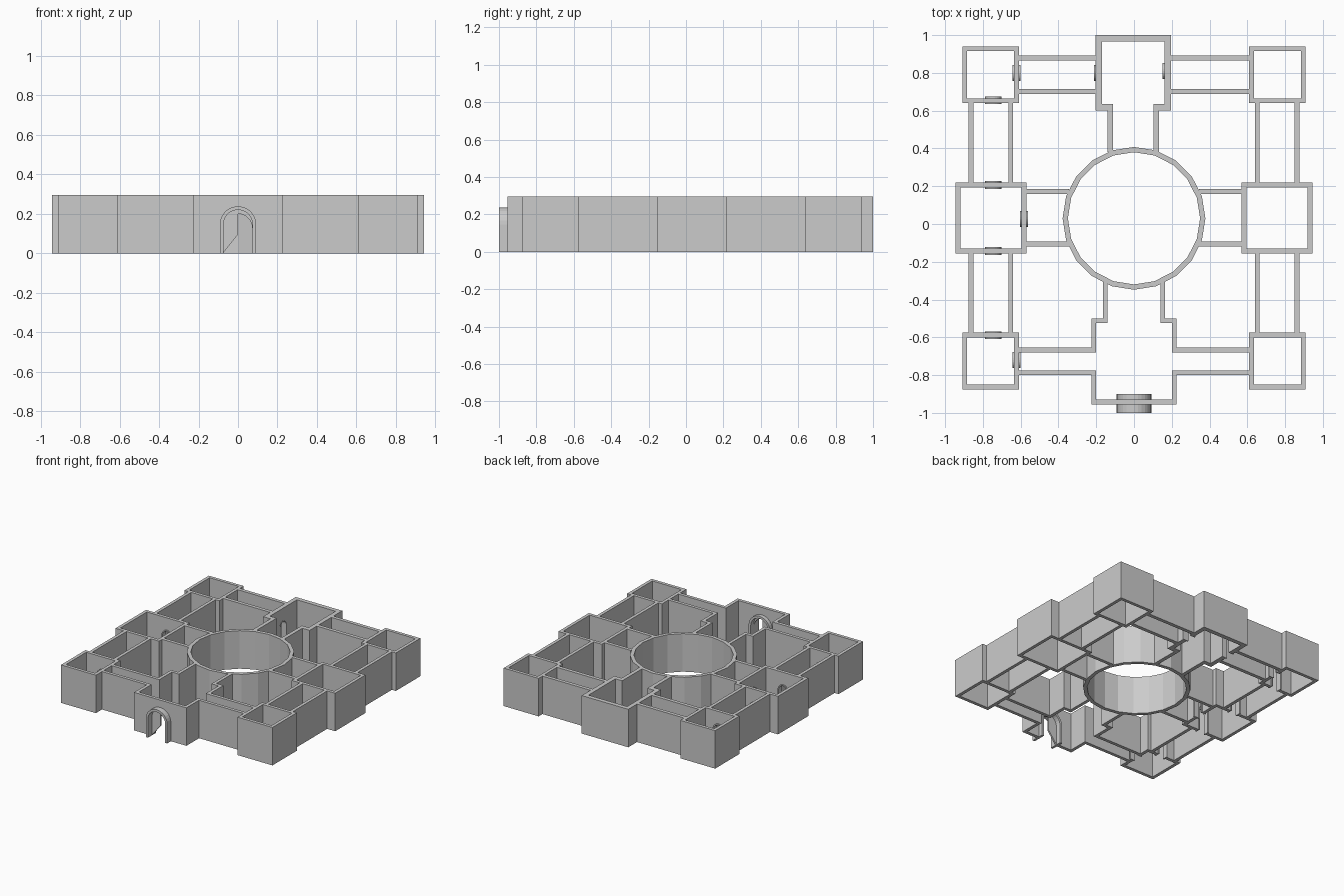
import bpy, bmesh, math
from mathutils import Matrix, Vector

if "Cube" in bpy.data.objects:
    bpy.data.objects.remove(bpy.data.objects["Cube"])

H = 0.295   # wall height


def prism(name, pts, vec=(0, 0, H)):
    """Extrude a closed 3D outline along vec into a solid."""
    bm = bmesh.new()
    face = bm.faces.new([bm.verts.new(p) for p in pts])
    ext = bmesh.ops.extrude_face_region(bm, geom=[face], use_keep_orig=True)
    vs = [g for g in ext['geom'] if isinstance(g, bmesh.types.BMVert)]
    bmesh.ops.translate(bm, verts=vs, vec=Vector(vec))
    bmesh.ops.recalc_face_normals(bm, faces=bm.faces)
    me = bpy.data.meshes.new(name)
    bm.to_mesh(me)
    bm.free()
    ob = bpy.data.objects.new(name, me)
    bpy.context.collection.objects.link(ob)
    return ob


def plan(name, pts):
    return prism(name, [(x, y, 0) for x, y in pts])


def wall(name, x0, x1, y0, y1):
    return plan(name, [(x0, y0), (x1, y0), (x1, y1), (x0, y1)])


def shell(name, outer, inner):
    """Closed ring of wall between two matching plan loops."""
    n = len(outer)
    verts = [(x, y, z) for z in (0, H) for loop in (outer, inner) for x, y in loop]
    faces = []
    for i in range(n):
        j = (i + 1) % n
        faces += [(i, j, 2*n+j, 2*n+i), (n+j, n+i, 3*n+i, 3*n+j),
                  (2*n+i, 2*n+j, 3*n+j, 3*n+i), (j, i, n+i, n+j)]
    me = bpy.data.meshes.new(name)
    me.from_pydata(verts, [], faces)
    ob = bpy.data.objects.new(name, me)
    bpy.context.collection.objects.link(ob)
    return ob


def room(name, cx, cy, h, t=0.025):
    sq = lambda r: [(cx-r, cy-r), (cx+r, cy-r), (cx+r, cy+r), (cx-r, cy+r)]
    return shell(name, sq(h), sq(h - t))


def mirrored(half, cx=0):
    return [(cx+x, y) for x, y in half] + [(cx-x, y) for x, y in reversed(half)]


# Round central hall, 20 sides
circle = lambda r: [(r*math.cos(math.tau*i/20), 0.03 + r*math.sin(math.tau*i/20)) for i in range(20)]
shell("round_hall", circle(0.378), circle(0.35))

# Square rooms and connecting passages on both sides
rooms = {}
for s, side in ((-1, "left"), (1, "right")):
    rooms[side, "back"] = room(f"back_{side}_room", s*0.759, 0.79, 0.15)
    rooms[side, "mid"] = room(f"middle_{side}_room", s*0.757, 0.032, 0.187)
    rooms[side, "front"] = room(f"front_{side}_room", s*0.759, -0.725, 0.15)

    def strip(name, xa, xb, y0, y1):
        wall(f"{side}_{name}", min(s*xa, s*xb), max(s*xa, s*xb), y0, y1)
    for x in (0.64, 0.85):
        strip("back_passage_wall", x, x + 0.025, 0.219, 0.64)
        strip("front_passage_wall", x, x + 0.025, -0.575, -0.155)
    for y in (0.687, 0.865):
        strip("rear_cross_wall", 0.195, 0.61, y, y + 0.028)
    for y in (-0.118, 0.16):
        strip("hall_passage_wall", 0.345, 0.572, y, y + 0.026)
    # Entrance room shoulder running from round hall to front passage
    plan(f"{side}_entrance_shoulder", [(s*x, y) for x, y in (
        (0.61, -0.655), (0.225, -0.655), (0.225, -0.5), (0.165, -0.5), (0.165, -0.3),
        (0.14, -0.3), (0.14, -0.525), (0.2, -0.525), (0.2, -0.68), (0.61, -0.68))])

# Rear room with neck to the round hall
rear = plan("rear_room", mirrored([
    (0.2, 1.0), (0.2, 0.6), (0.137, 0.6), (0.137, 0.38), (0.108, 0.38),
    (0.108, 0.635), (0.166, 0.635), (0.166, 0.966)], -0.004))

# Entrance room front wall with passage sides
entrance = plan("entrance_wall", mirrored([
    (0.225, -0.955), (0.225, -0.8), (0.61, -0.8), (0.61, -0.775), (0.2, -0.775), (0.2, -0.93)]))


def arch(w, h, z0=0.0):
    """Round-topped outline in the local xz plane, from right foot to left foot."""
    r = w
    return [(w, z0)] + [(r*math.cos(math.pi*i/14), h - r + r*math.sin(math.pi*i/14))
                        for i in range(15)] + [(-w, z0)]


def doorway(name, x, y, angle, depth, w, h, t, host):
    """Arched frame through a wall, and the matching opening cut in it."""
    m = Matrix.Translation((x, y, 0)) @ Matrix.Rotation(angle, 4, 'Z')
    at = lambda pts, d: [(px, -d/2, pz) for px, pz in pts]
    frame = prism(name, at(arch(w, h) + arch(w - t, h - t)[::-1], depth), (0, depth, 0))
    frame.data.transform(m)
    cutter = prism("opening_cutter", at(arch(w - t/2, h - t/2, -0.05), 0.2), (0, 0.2, 0))
    cutter.data.transform(m)
    cutter.hide_render = True
    mod = host.modifiers.new("opening", 'BOOLEAN')
    mod.operation, mod.solver, mod.object = 'DIFFERENCE', 'EXACT', cutter
    bpy.context.view_layer.objects.active = host
    bpy.ops.object.modifier_apply(modifier=mod.name)
    bpy.data.objects.remove(cutter)


# Main entrance arch and half-open panel inside it
doorway("entrance_arch", 0, -0.95, 0, 0.1, 0.092, 0.238, 0.018, entrance)
left_arc = [(x, -0.95, z) for x, z in arch(0.076, 0.222)[1:]]
right_arc = [(x, -0.95, z) for x, z in arch(0.072, 0.2)[1:9]]
prism("entrance_panel", left_arc + [(0, -0.95, 0.095)] + right_arc[::-1], (0, 0.012, 0))

# Small inner doorways
q = math.pi / 2
inner = [
    (-0.621, 0.80, q, rooms["left", "back"]), (-0.745, 0.655, 0, rooms["left", "back"]),
    (-0.745, 0.207, 0, rooms["left", "mid"]), (-0.745, -0.143, 0, rooms["left", "mid"]),
    (-0.583, 0.027, q, rooms["left", "mid"]), (-0.745, -0.589, 0, rooms["left", "front"]),
    (-0.621, -0.72, q, rooms["left", "front"]),
    (-0.190, 0.80, q, rear), (0.173, 0.81, q, rear)]
for x, y, a, host in inner:
    doorway("inner_door_frame", x, y, a, 0.042, 0.043, 0.2, 0.009, host)
